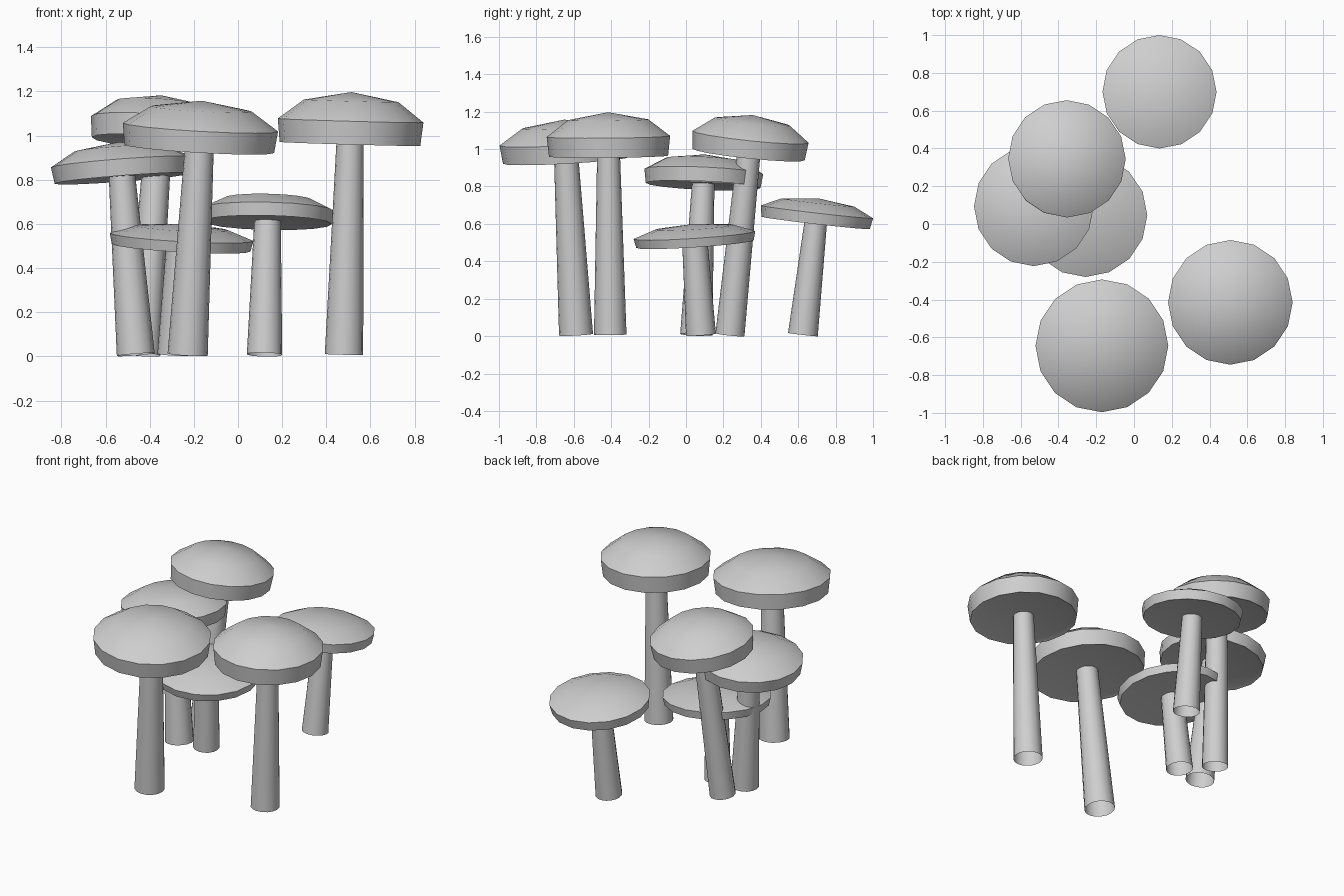
import bpy, bmesh, math
from mathutils import Vector

if "Cube" in bpy.data.objects:
    bpy.data.objects.remove(bpy.data.objects["Cube"])

grey = bpy.data.materials.new("pale_grey")
grey.diffuse_color = (0.62, 0.62, 0.62, 1)
grey.use_nodes = True
grey.node_tree.nodes["Principled BSDF"].inputs["Base Color"].default_value = grey.diffuse_color
SIDES = 16


def lathe(name, profile, origin, axis):
    """Revolve (radius, height) points around a leaning axis."""
    rot = Vector((0, 0, 1)).rotation_difference(axis)
    bm = bmesh.new()
    rings = []
    for r, h in profile:
        if r == 0:
            rings.append([bm.verts.new(origin + rot @ Vector((0, 0, h)))])
        else:
            rings.append([bm.verts.new(origin + rot @ Vector(
                (r * math.cos(math.tau * i / SIDES), r * math.sin(math.tau * i / SIDES), h)))
                for i in range(SIDES)])
    for a, b in zip(rings, rings[1:]):
        for i in range(SIDES):
            j = (i + 1) % SIDES
            if len(a) == 1:
                bm.faces.new((a[0], b[j], b[i]))
            elif len(b) == 1:
                bm.faces.new((a[i], a[j], b[0]))
            else:
                bm.faces.new((a[i], a[j], b[j], b[i]))
    me = bpy.data.meshes.new(name)
    bm.to_mesh(me)
    bm.free()
    me.materials.append(grey)
    ob = bpy.data.objects.new(name, me)
    bpy.context.collection.objects.link(ob)
    bpy.ops.object.select_all(action='DESELECT')
    ob.select_set(True)
    bpy.context.view_layer.objects.active = ob
    bpy.ops.object.shade_smooth_by_angle(angle=math.radians(42))
    return ob


# base x, y | cap x, y, radius, underside z, thickness | stem radii bottom, top
mushrooms = [
    (0.12, 0.625, 0.135, 0.70, 0.302, 0.605, 0.132, 0.080, 0.060),
    (-0.43, 0.235, -0.355, 0.345, 0.312, 0.970, 0.213, 0.078, 0.062),
    (-0.463, 0.055, -0.53, 0.095, 0.318, 0.805, 0.167, 0.086, 0.060),
    (-0.285, 0.08, -0.255, 0.045, 0.326, 0.492, 0.108, 0.080, 0.068),
    (-0.228, -0.588, -0.17, -0.645, 0.352, 0.940, 0.218, 0.091, 0.065),
    (0.48, -0.405, 0.51, -0.415, 0.330, 0.962, 0.235, 0.087, 0.061),
]

for n, (bx, by, cx, cy, r, z, t, r0, r1) in enumerate(mushrooms, 1):
    base = Vector((bx, by, 0.008))
    mid = Vector((cx, cy, z + 0.45 * t))
    axis = (mid - base).normalized()
    length = (mid - base).length - 0.45 * t
    # stem: open tapered tube
    lathe(f"stem_{n}", [(r0, 0), (r1, length + 0.1 * t)], base, axis)
    # cap: shallow underside, upright rim, low dome
    lathe(f"cap_{n}", [(0, 0.06 * t), (0.88 * r, 0.04 * t), (0.965 * r, 0), (r, 0.45 * t),
                       (0.65 * r, 0.83 * t), (0, t)], base + axis * length, axis)
